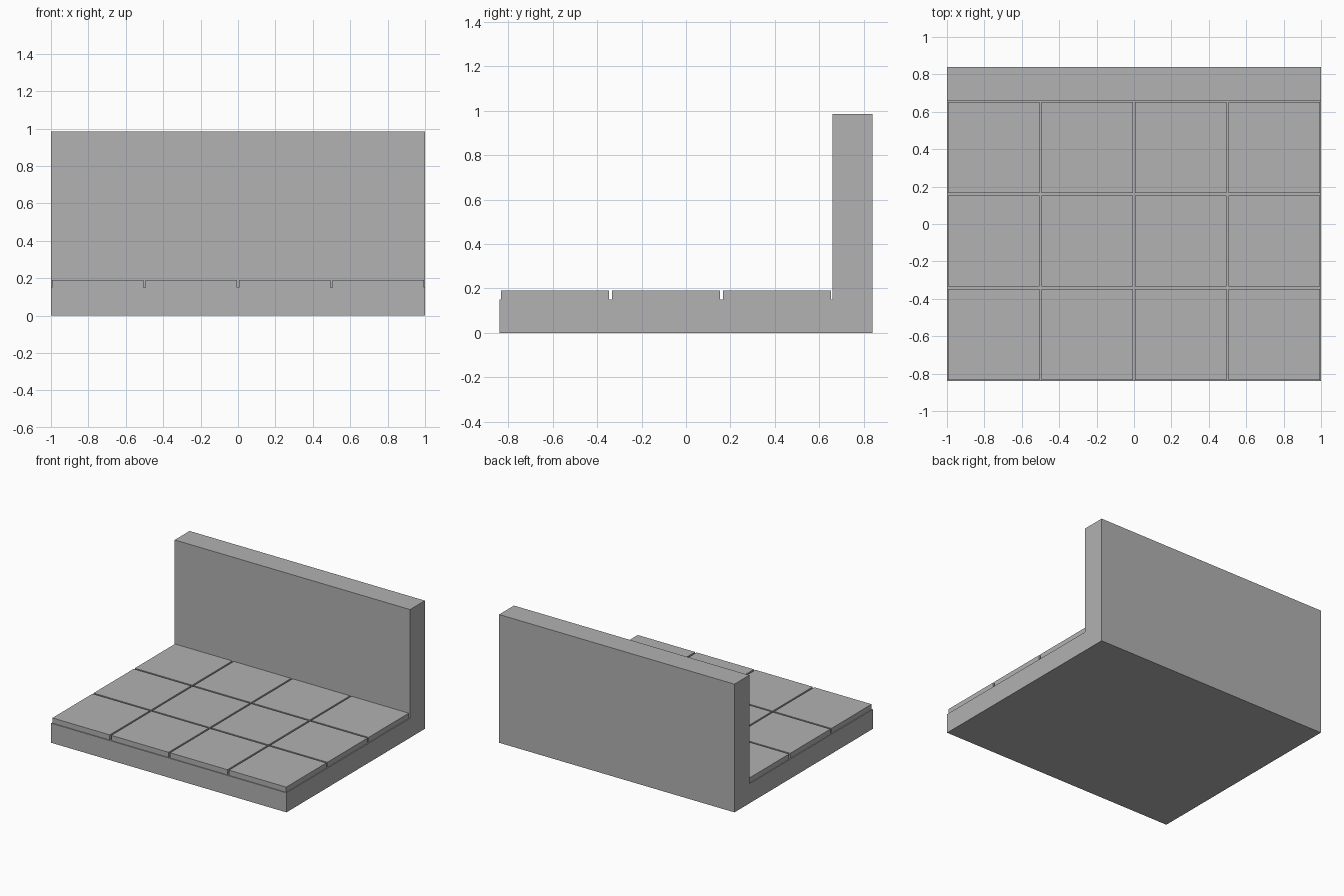
import bpy
import bmesh

cube = bpy.data.objects.get("Cube")
if cube:
    bpy.data.objects.remove(cube, do_unlink=True)

# Single stone colour
stone = bpy.data.materials.new("stone_grey")
stone.use_nodes = True
GREY = (0.445, 0.445, 0.445, 1)
stone.diffuse_color = GREY
stone.node_tree.nodes["Principled BSDF"].inputs["Base Color"].default_value = GREY

HALF_X, HALF_Y = 1.0, 0.84
WALL_Y, WALL_TOP = 0.66, 0.985
BASE_TOP, TILE_TOP = 0.15, 0.19
PITCH, GAP = 0.5, 0.013


def extruded(name, outline, direction):
    """Flat outline swept along a direction into a closed solid."""
    bm = bmesh.new()
    face = bm.faces.new([bm.verts.new(p) for p in outline])
    swept = bmesh.ops.extrude_face_region(bm, geom=[face], use_keep_orig=True)
    verts = [v for v in swept["geom"] if isinstance(v, bmesh.types.BMVert)]
    bmesh.ops.translate(bm, verts=verts, vec=direction)
    bmesh.ops.recalc_face_normals(bm, faces=bm.faces)
    mesh = bpy.data.meshes.new(name)
    bm.to_mesh(mesh)
    bm.free()
    mesh.materials.append(stone)
    obj = bpy.data.objects.new(name, mesh)
    bpy.context.collection.objects.link(obj)
    return obj


# Floor slab and back wall in one L-shaped piece
profile = [(-HALF_Y, 0), (HALF_Y, 0), (HALF_Y, WALL_TOP),
           (WALL_Y, WALL_TOP), (WALL_Y, BASE_TOP), (-HALF_Y, BASE_TOP)]
extruded("floor_and_wall", [(-HALF_X, y, z) for y, z in profile], (2 * HALF_X, 0, 0))

# Floor tiles, separated by narrow grooves
inset = GAP / 2
for row in range(3):
    for col in range(4):
        x0 = -HALF_X + col * PITCH + inset
        y0 = -HALF_Y + row * PITCH + inset
        x1, y1 = x0 + PITCH - GAP, y0 + PITCH - GAP
        corners = [(x0, y0), (x1, y0), (x1, y1), (x0, y1)]
        extruded(f"floor_tile_{row + 1}_{col + 1}",
                 [(x, y, BASE_TOP) for x, y in corners],
                 (0, 0, TILE_TOP - BASE_TOP))
